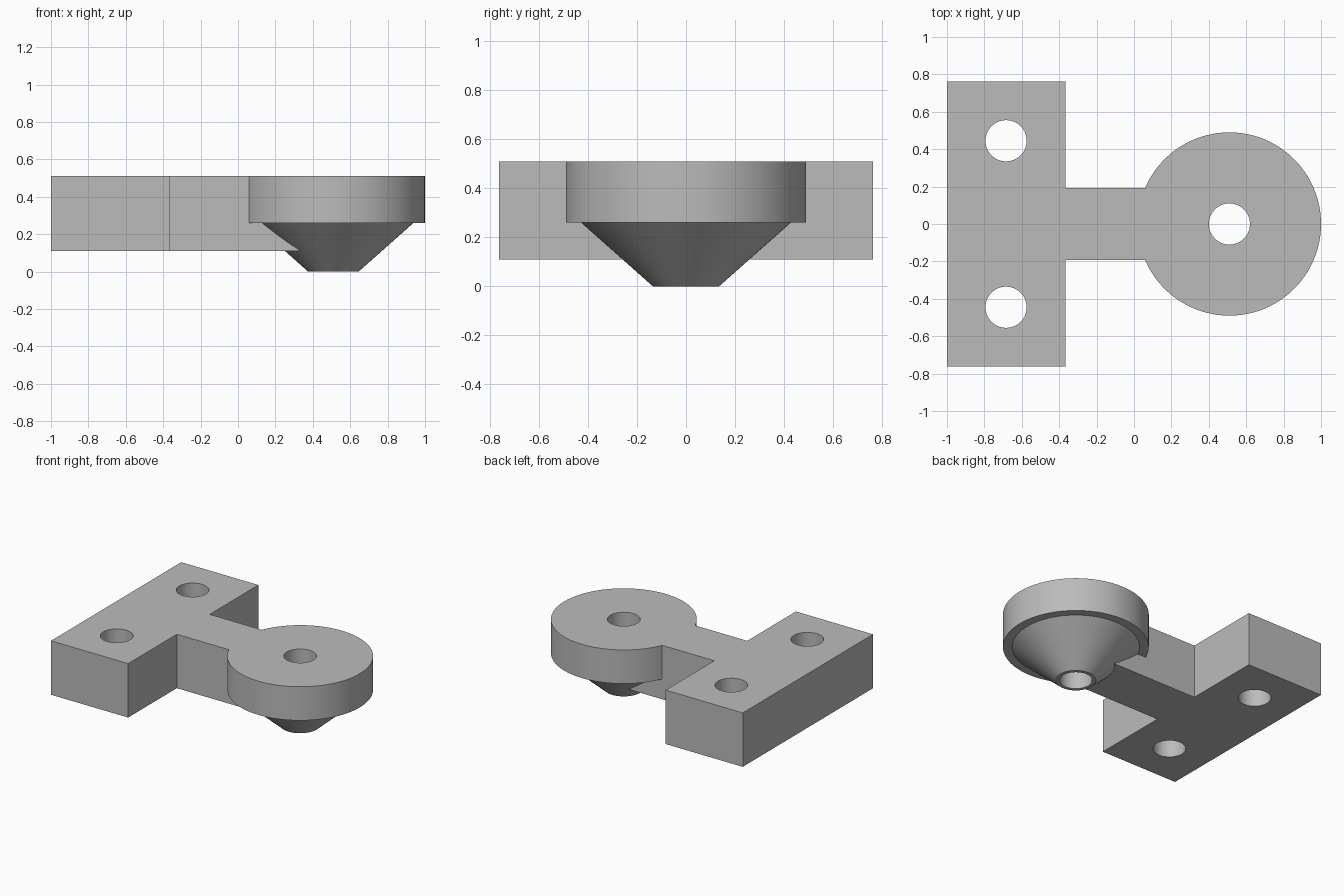
import bpy
import bmesh
from math import radians

cube = bpy.data.objects.get("Cube")
if cube:
    bpy.data.objects.remove(cube, do_unlink=True)

TOP, BASE = 0.51, 0.11
HEAD_X, HOLE_R = 0.51, 0.11
SEGMENTS = 96

grey = bpy.data.materials.new("plain grey")
grey.use_nodes = True
colour = (0.5, 0.5, 0.5, 1)
grey.diffuse_color = colour
grey.node_tree.nodes["Principled BSDF"].inputs["Base Color"].default_value = colour


def finish(name, bm):
    """Turn a bmesh into a linked grey object."""
    bmesh.ops.recalc_face_normals(bm, faces=bm.faces)
    mesh = bpy.data.meshes.new(name)
    bm.to_mesh(mesh)
    bm.free()
    obj = bpy.data.objects.new(name, mesh)
    mesh.materials.append(grey)
    bpy.context.collection.objects.link(obj)
    return obj


def prism(name, outline, z0, z1):
    bm = bmesh.new()
    face = bm.faces.new([bm.verts.new((x, y, z0)) for x, y in outline])
    up = bmesh.ops.extrude_face_region(bm, geom=[face])["geom"]
    verts = [v for v in up if isinstance(v, bmesh.types.BMVert)]
    bmesh.ops.translate(bm, verts=verts, vec=(0, 0, z1 - z0))
    return finish(name, bm)


def lathe(name, profile, x, y):
    """Revolve a closed (radius, height) profile about a vertical axis."""
    bm = bmesh.new()
    verts = [bm.verts.new((x + r, y, z)) for r, z in profile]
    edges = [bm.edges.new((verts[i - 1], verts[i])) for i in range(len(verts))]
    bmesh.ops.spin(bm, geom=verts + edges, cent=(x, y, 0), axis=(0, 0, 1),
                   angle=radians(360), steps=SEGMENTS, use_duplicate=False)
    bmesh.ops.remove_doubles(bm, verts=bm.verts, dist=1e-5)
    return finish(name, bm)


def combine(target, tool, operation):
    mod = target.modifiers.new(operation.title(), "BOOLEAN")
    mod.operation, mod.solver, mod.object = operation, "EXACT", tool
    bpy.context.view_layer.objects.active = target
    bpy.ops.object.modifier_apply(modifier=mod.name)
    bpy.data.objects.remove(tool, do_unlink=True)


# T-shaped mounting plate and arm, ending inside the cone wall
half = [(-1, -0.763), (-0.367, -0.763), (-0.367, -0.193), (0.37, -0.193)]
outline = half + [(x, -y) for x, y in reversed(half)]
bracket = prism("mounting_bracket", outline, BASE, TOP)

# Screw holes through the plate
for side in (-1, 1):
    hole = [(0, BASE - 0.1), (HOLE_R, BASE - 0.1), (HOLE_R, TOP + 0.1), (0, TOP + 0.1)]
    cutter = lathe("hole_cutter", hole, -0.684, side * 0.445)
    combine(bracket, cutter, "DIFFERENCE")

# Round head with a tapered nozzle and a central bore
head = lathe("round_head", [(HOLE_R, 0), (0.135, 0), (0.428, 0.26), (0.49, 0.26),
                            (0.49, TOP), (HOLE_R, TOP)], HEAD_X, 0)
combine(bracket, head, "UNION")

# Smooth round walls, crisp corners
bpy.ops.object.select_all(action="DESELECT")
bracket.select_set(True)
bpy.context.view_layer.objects.active = bracket
bpy.ops.object.shade_smooth_by_angle(angle=radians(25))
